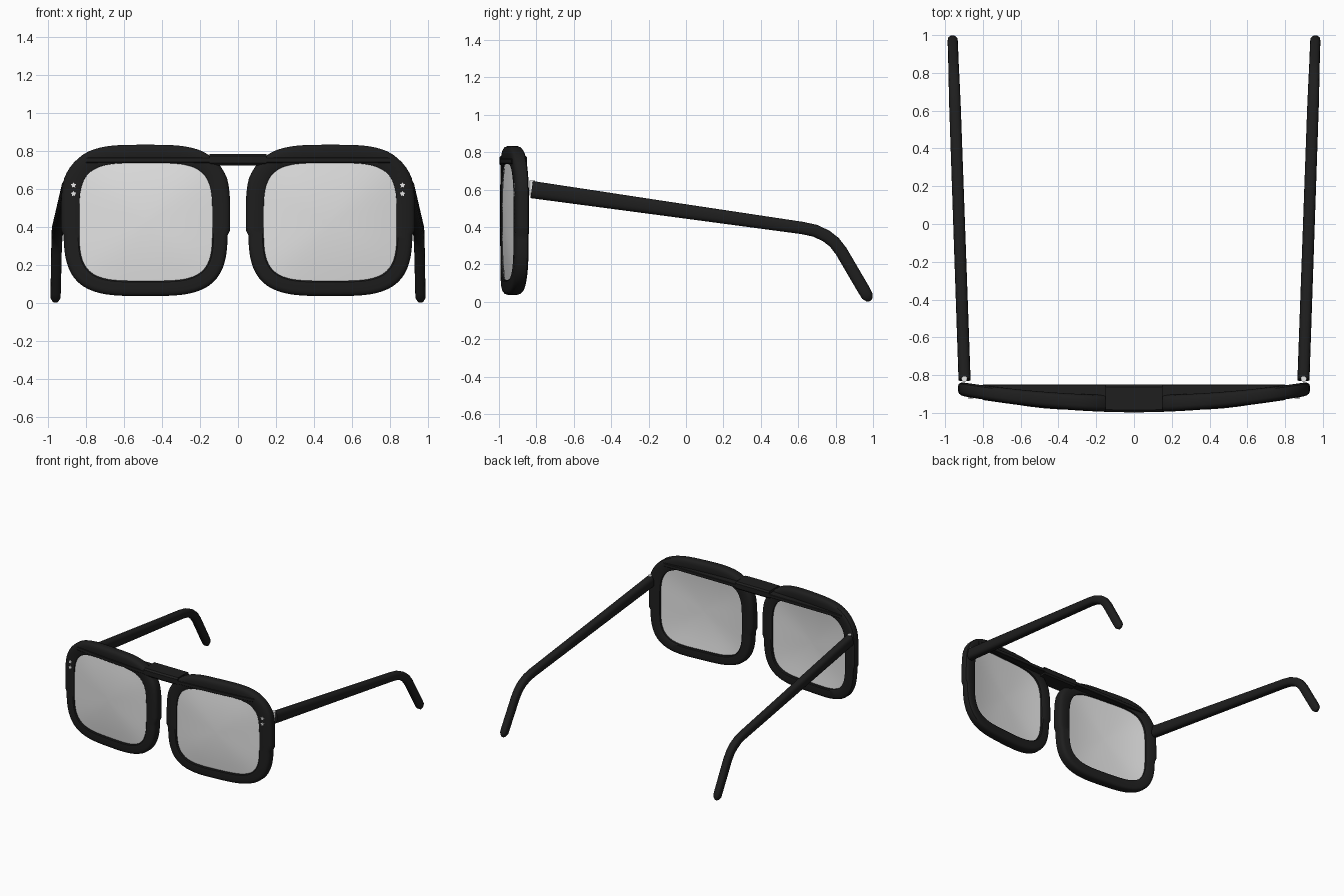
import bpy, bmesh, math
from mathutils import Vector

if "Cube" in bpy.data.objects:
    bpy.data.objects.remove(bpy.data.objects["Cube"])


def material(name, value, rough):
    m = bpy.data.materials.new(name)
    m.use_nodes = True
    colour = (value, value, value, 1)
    m.diffuse_color = colour
    node = m.node_tree.nodes["Principled BSDF"]
    node.inputs["Base Color"].default_value = colour
    node.inputs["Roughness"].default_value = rough
    return m


BLACK = material("black acetate", 0.013, 0.5)
GREY = material("grey lens", 0.77, 0.5)
SILVER = material("pale metal", 0.9, 0.5)


def loft(name, rings, mat, closed=False):
    """Skin a list of equal point rings, capped at the ends or closed into a loop."""
    bm = bmesh.new()
    loops = [[bm.verts.new(p) for p in ring] for ring in rings]
    n = len(loops[0])
    pairs = list(zip(loops, loops[1:]))
    if closed:
        pairs.append((loops[-1], loops[0]))
    else:
        bm.faces.new(loops[0])
        bm.faces.new(loops[-1])
    for a, b in pairs:
        for i in range(n):
            j = (i + 1) % n
            bm.faces.new((a[i], a[j], b[j], b[i]))
    bmesh.ops.recalc_face_normals(bm, faces=bm.faces)
    mesh = bpy.data.meshes.new(name)
    bm.to_mesh(mesh)
    bm.free()
    ob = bpy.data.objects.new(name, mesh)
    bpy.context.collection.objects.link(ob)
    mesh.materials.append(mat)
    bpy.ops.object.select_all(action="DESELECT")
    ob.select_set(True)
    bpy.context.view_layer.objects.active = ob
    bpy.ops.object.shade_smooth_by_angle(angle=math.radians(35))


# Curved wrap of the front
def front(x):
    return -0.994 + 0.087 * (abs(x) / 0.93) ** 1.9


def back(x):
    return -0.907 + 0.072 * (abs(x) / 0.93) ** 2


def squircle(t, rx, rz, power):
    c, s = math.cos(t), math.sin(t)
    r = (abs(c) ** power + abs(s) ** power) ** (-1 / power)
    return Vector((rx * r * c, rz * r * s))


STEPS = 96
CENTRE = Vector((0.486, 0.435))
LENS_CENTRE = Vector((0.485, 0.427))


def outer(t):
    p = CENTRE + squircle(t, 0.432, 0.398, 3.5)
    # Slightly wider step on the upper half
    if 0.38 < p.y < 0.76:
        p.x += math.copysign(0.013 * min(1, (0.76 - p.y) / 0.1), math.cos(t))
    return p


def inner(t):
    return LENS_CENTRE + squircle(t, 0.35, 0.31, 4)


# Rim section: (across from outside to opening, depth from front to back)
SECTION = [(0, 0.28), (0.05, 0.13), (0.16, 0.04), (0.32, 0), (0.92, 0), (1, 0.06),
           (1, 0.94), (0.92, 1), (0.32, 1), (0.16, 0.96), (0.05, 0.87), (0, 0.72)]


def rim_ring(t, side):
    ring = []
    for across, depth in SECTION:
        p = outer(t).lerp(inner(t), across)
        y = front(p.x) + (back(p.x) - front(p.x)) * depth
        ring.append((side * p.x, y, p.y))
    return ring


def lens_ring(size, side, surface, offset):
    """Ring of the domed lens, bulging forward towards its middle."""
    ring = []
    for i in range(STEPS):
        p = LENS_CENTRE.lerp(inner(math.tau * i / STEPS), size)
        ring.append((side * p.x, surface(p.x) + offset - 0.02 * (1 - size ** 2), p.y))
    return ring


# Temple path: y, z, half height
PATH = [(-0.825, 0.6, 0.046), (-0.1, 0.497, 0.039), (0.62, 0.395, 0.033), (0.69, 0.38, 0.033),
        (0.75, 0.352, 0.033), (0.793, 0.318, 0.033), (0.83, 0.27, 0.033), (0.953, 0.06, 0.033),
        (0.969, 0.032, 0.031), (0.981, 0.014, 0.021), (0.986, 0.006, 0.008)]


def temple_rings(side):
    rings = []
    for k, (y, z, half) in enumerate(PATH):
        a, b = PATH[max(k - 1, 0)], PATH[min(k + 1, len(PATH) - 1)]
        along = Vector((0, b[0] - a[0], b[1] - a[1])).normalized()
        up = Vector((0, -along.z, along.y))
        x = 0.897 + 0.063 * (y + 0.825) / 1.8
        thick = 0.032 - 0.007 * k / 10 if half > 0.03 else half * 0.75
        ring = []
        for i in range(20):
            p = squircle(math.tau * i / 20, thick, half, 3)
            ring.append(Vector((side * (x + p.x), y, z)) + up * p.y)
        rings.append(ring)
    return rings


def star_rings(x, z, y):
    shape = []
    for i in range(10):
        r = 0.015 if i % 2 == 0 else 0.009
        t = math.tau * i / 10 + math.pi / 2
        shape.append((x + r * math.cos(t), z + r * math.sin(t)))
    return [[(px, y + d, pz) for px, pz in shape] for d in (-0.005, 0.004)]


for word, side in (("left", 1), ("right", -1)):
    loft(word + "_rim", [rim_ring(math.tau * i / STEPS, side) for i in range(STEPS)],
         BLACK, closed=True)
    sizes = [0.02, 0.2, 0.4, 0.6, 0.8, 1]
    lens = [lens_ring(s, side, front, 0.014) for s in sizes]
    lens += [lens_ring(s, side, back, -0.02) for s in reversed(sizes)]
    loft(word + "_lens", lens, GREY)
    loft(word + "_temple", temple_rings(side), BLACK)
    # Hinge pin
    pin = [(side * 0.898 + 0.015 * math.cos(math.tau * i / 16),
            -0.821 + 0.015 * math.sin(math.tau * i / 16)) for i in range(16)]
    loft(word + "_hinge", [[(x, y, z) for x, y in pin] for z in (0.568, 0.649)], SILVER)
    # Star rivets
    for label, z in (("upper", 0.62), ("lower", 0.575)):
        loft(word + "_" + label + "_rivet", star_rings(side * 0.865, z, front(0.865)), SILVER)


def bar(name, reach, low, high, r):
    """Bar with a curved front and a straight rear."""
    rings = []
    for i in range(33):
        x = reach * (i / 16 - 1)
        f, b = front(x) - 0.003, -0.85
        rings.append([(x, f, low + r), (x, f, high - r), (x, f + r, high), (x, b - r, high),
                      (x, b, high - r), (x, b, low + r), (x, b - r, low), (x, f + r, low)])
    loft(name, rings, BLACK)


bar("bridge", 0.15, 0.724, 0.785, 0.012)
bar("brow_bar", 0.8, 0.738, 0.765, 0.003)
